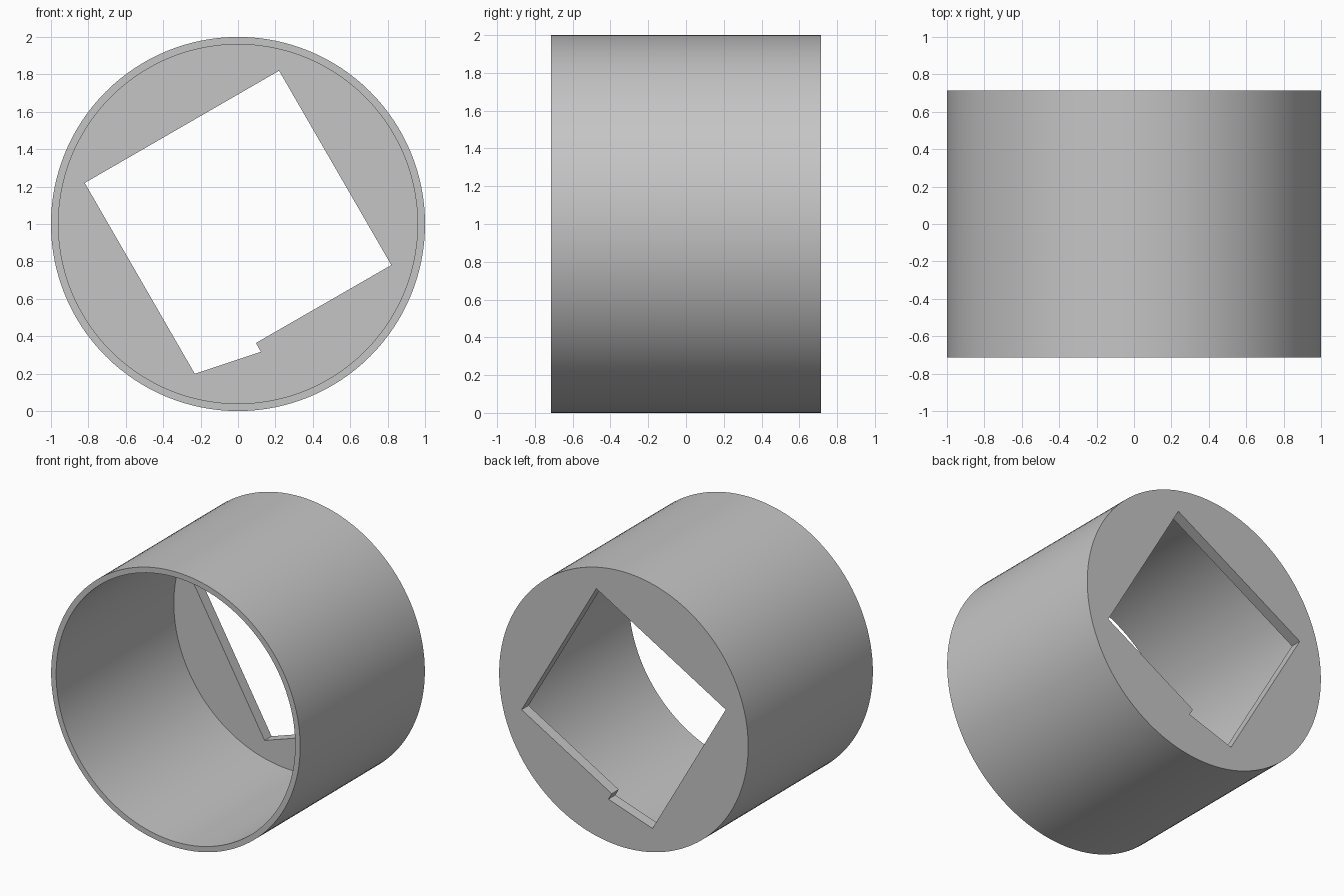
import bpy, bmesh, math

cube = bpy.data.objects.get("Cube")
if cube:
    bpy.data.objects.remove(cube, do_unlink=True)

SEGMENTS = 128
OUTER, INNER = 1.0, 0.96
FRONT, BACK = -0.715, 0.715
FLOOR = BACK - 0.08

# Plain grey material
grey = bpy.data.materials.new("plain_grey")
grey.use_nodes = True
colour = (0.56, 0.56, 0.56, 1)
grey.diffuse_color = colour
grey.node_tree.nodes["Principled BSDF"].inputs["Base Color"].default_value = colour


def circle(radius):
    angles = [math.tau * i / SEGMENTS for i in range(SEGMENTS)]
    return [(radius * math.cos(a), 1 + radius * math.sin(a)) for a in angles]


# Tilted square opening with a small step along its lower side
half, tilt = 0.6, math.radians(30)
corners = [(half, half), (-half, half), None, (half, -half)]
opening = []
for corner in corners:
    if corner is None:
        opening += [(-0.231, 0.199), (0.122, 0.317), (0.096, 0.364)]
    else:
        u, v = corner
        opening.append((u * math.cos(tilt) - v * math.sin(tilt),
                        1 + u * math.sin(tilt) + v * math.cos(tilt)))

bm = bmesh.new()


def ring(points, y):
    return [bm.verts.new((x, y, z)) for x, z in points]


def bridge(a, b):
    for i in range(len(a)):
        j = (i + 1) % len(a)
        bm.faces.new((a[i], a[j], b[j], b[i]))


def fill_between(a, b):
    edges = []
    for loop in (a, b):
        for i in range(len(loop)):
            pair = (loop[i - 1], loop[i])
            edges.append(bm.edges.get(pair) or bm.edges.new(pair))
    bmesh.ops.triangle_fill(bm, edges=edges, use_beauty=True, normal=(0, 1, 0))


# Tube wall and front rim
outer_front, outer_back = ring(circle(OUTER), FRONT), ring(circle(OUTER), BACK)
inner_front, inner_floor = ring(circle(INNER), FRONT), ring(circle(INNER), FLOOR)
bridge(outer_front, outer_back)
bridge(inner_front, outer_front)
bridge(inner_front, inner_floor)

# Back plate pierced by the opening
hole_floor, hole_back = ring(opening, FLOOR), ring(opening, BACK)
bridge(hole_floor, hole_back)
fill_between(inner_floor, hole_floor)
fill_between(outer_back, hole_back)
bmesh.ops.recalc_face_normals(bm, faces=bm.faces[:])

mesh = bpy.data.meshes.new("sleeve")
bm.to_mesh(mesh)
bm.free()
mesh.materials.append(grey)
sleeve = bpy.data.objects.new("sleeve", mesh)
bpy.context.collection.objects.link(sleeve)

# Smooth round walls with crisp rims
bpy.ops.object.select_all(action="DESELECT")
sleeve.select_set(True)
bpy.context.view_layer.objects.active = sleeve
bpy.ops.object.shade_smooth_by_angle(angle=math.radians(30))
